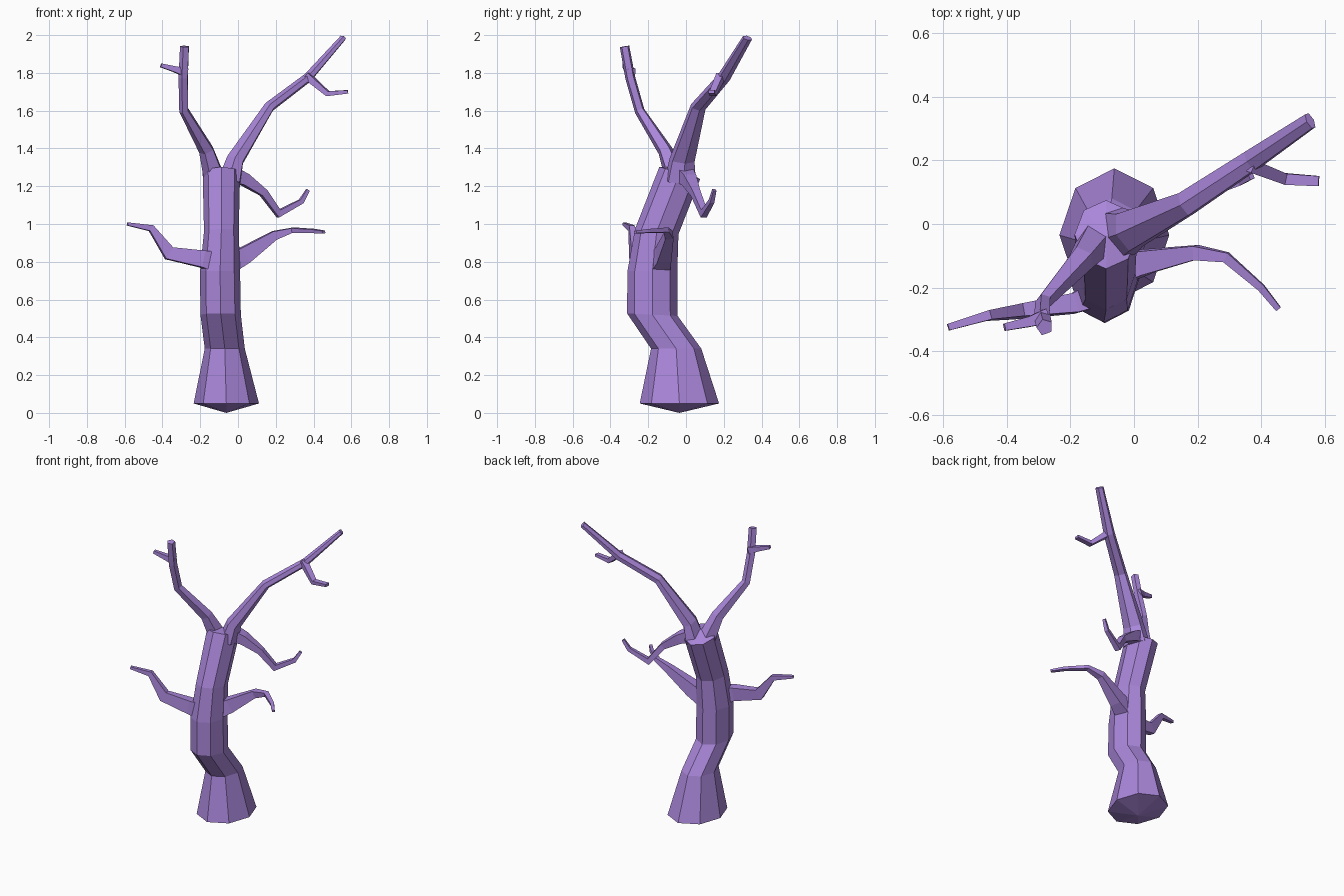
import bpy, bmesh
from math import cos, sin, pi
from mathutils import Vector

bark = bpy.data.materials.new("purple_bark")
bark.diffuse_color = (0.40, 0.24, 0.70, 1)


def skin(name, rings, start_tip=None, end_tip=None):
    """Bridge rings of points into a closed flat-shaded mesh."""
    bm = bmesh.new()
    vs = [[bm.verts.new(p) for p in ring] for ring in rings]
    n = len(vs[0])
    for a, b in zip(vs, vs[1:]):
        for i in range(n):
            j = (i + 1) % n
            bm.faces.new((a[i], a[j], b[j], b[i]))
    for ring, tip in ((vs[0], start_tip), (vs[-1], end_tip)):
        if tip:
            t = bm.verts.new(tip)
            for i in range(n):
                bm.faces.new((ring[i], ring[(i + 1) % n], t))
        else:
            bm.faces.new(ring)
    bmesh.ops.recalc_face_normals(bm, faces=bm.faces)
    me = bpy.data.meshes.new(name)
    bm.to_mesh(me)
    bm.free()
    me.materials.append(bark)
    ob = bpy.data.objects.new(name, me)
    bpy.context.collection.objects.link(ob)
    return ob


def branch(name, path, sides=4):
    """Tapered tube; each path entry is x, y, z, half width, half height."""
    pts = [Vector(p[:3]) for p in path]
    dirs = [(b - a).normalized() for a, b in zip(pts, pts[1:])]
    rings, side = [], None
    for k, p in enumerate(path):
        d0, d1 = dirs[max(k - 1, 0)], dirs[min(k, len(dirs) - 1)]
        t = (d0 + d1).normalized()
        if side is None:
            side = t.cross(Vector((0, 0, 1)))
        side = (side - t * side.dot(t)).normalized()
        up = side.cross(t)
        m = 1 / max(0.6, t.dot(d1))
        ang = [2 * pi * (i + 0.5) / sides for i in range(sides)]
        f = 1.25 if sides == 4 else 1.05
        rings.append([pts[k] + side * cos(a) * p[3] * f + up * sin(a) * p[4] * f * m
                      for a in ang])
    return skin(name, rings)


# Trunk: stacked octagons (centre x, centre y, z, x radius, y radius)
trunk = [(-.062, -.035, .05, .173, .21), (-.070, -.052, .34, .106, .133),
         (-.092, -.178, .52, .107, .134), (-.095, -.178, .75, .106, .132),
         (-.088, -.155, .96, .092, .115), (-.088, -.033, 1.27, .099, .108)]
tilt = [0, 0, -.05, 0, -.12, -.30]
skin("trunk", [[(x + rx * cos(pi * i / 4), y + ry * sin(pi * i / 4),
                 z + s * ry * sin(pi * i / 4)) for i in range(8)]
               for (x, y, z, rx, ry), s in zip(trunk, tilt)],
     (-.062, -.035, 0), (-.085, -.035, 1.30))

# Crown limbs
branch("right_limb", [(-.045, -.03, 1.23, .085, .06), (-.015, -.02, 1.34, .068, .045),
                      (.165, .065, 1.62, .042, .027), (.37, .20, 1.775, .036, .024),
                      (.555, .325, 1.985, .027, .016)], 6)
branch("left_limb", [(-.115, -.045, 1.22, .06, .06), (-.165, -.11, 1.39, .042, .038),
                     (-.285, -.245, 1.60, .024, .027), (-.288, -.295, 1.775, .025, .027),
                     (-.281, -.325, 1.94, .024, .026)], 5)

# Side branches
branch("middle_branch", [(-.03, -.01, 1.26, .05, .045), (.035, .015, 1.235, .04, .035),
                         (.135, .05, 1.165, .025, .022), (.215, .095, 1.055, .020, .018),
                         (.335, .135, 1.12, .014, .014), (.37, .15, 1.18, .010, .010)])
branch("lower_right_branch", [(-.03, -.135, .80, .055, .055), (.035, -.12, .835, .043, .05),
                              (.195, -.09, .94, .025, .026), (.29, -.105, .967, .018, .014),
                              (.40, -.20, .963, .013, .011), (.455, -.268, .957, .010, .008)])
branch("lower_left_branch", [(-.13, -.225, .80, .045, .058), (-.19, -.25, .815, .035, .05),
                             (-.365, -.275, .845, .023, .037), (-.46, -.288, .978, .017, .018),
                             (-.585, -.325, 1.0, .012, .009)])

# Twigs
branch("right_twig", [(.365, .185, 1.785, .024, .022), (.475, .142, 1.69, .020, .014),
                      (.582, .135, 1.70, .018, .010)])
branch("left_twig", [(-.275, -.29, 1.80, .026, .026), (-.33, -.308, 1.818, .018, .018),
                     (-.408, -.325, 1.84, .013, .011)])
